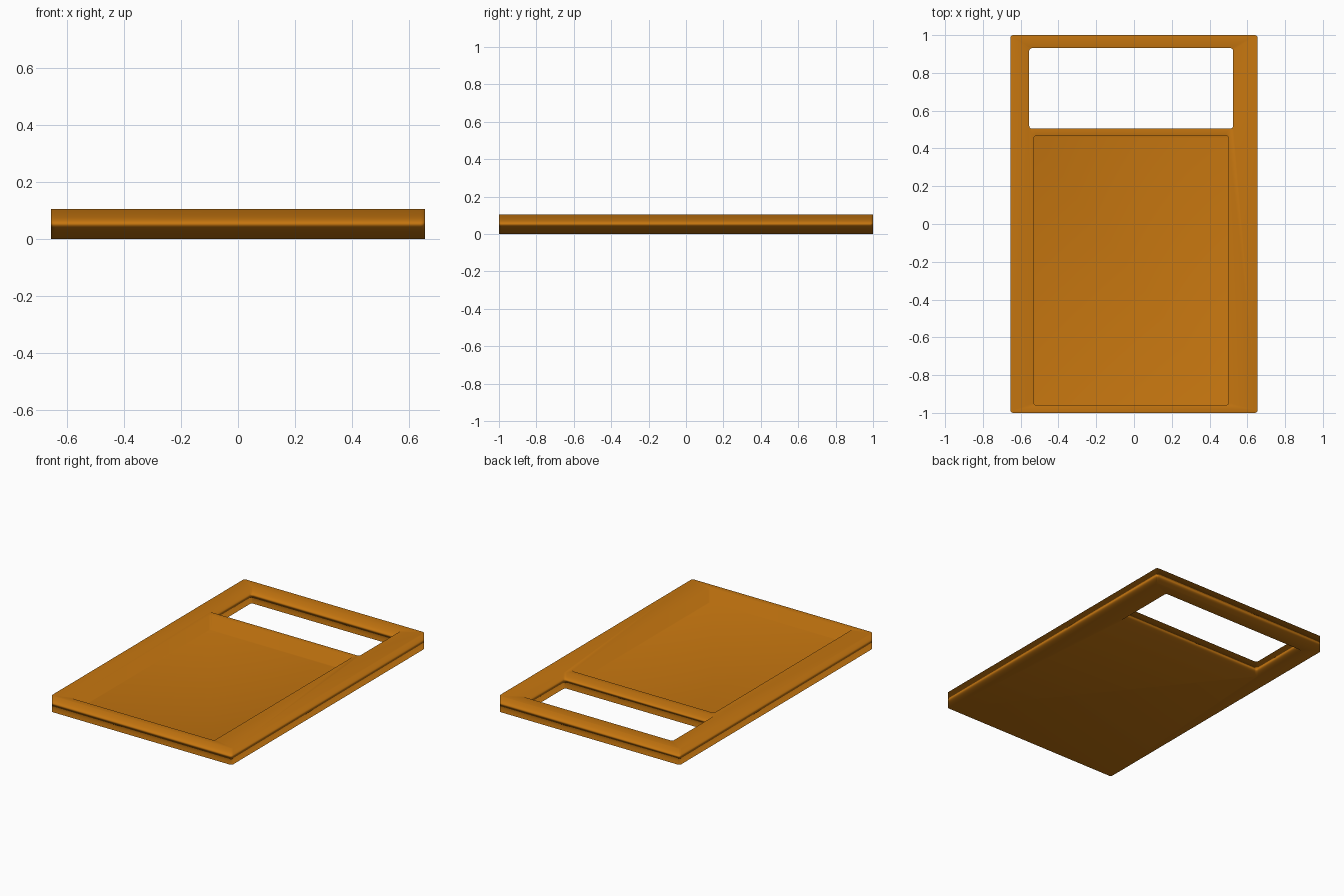
import bpy, bmesh, math
from mathutils import Vector

if "Cube" in bpy.data.objects:
    bpy.data.objects.remove(bpy.data.objects["Cube"])

mat = bpy.data.materials.new("amber_brown")
mat.diffuse_color = (0.56, 0.18, 0.005, 1)
mat.use_nodes = True
mat.node_tree.nodes["Principled BSDF"].inputs["Base Color"].default_value = mat.diffuse_color
FLOOR = 0.012


def rounded_slab(name, x0, x1, y0, y1, z0, z1, r):
    """Rectangular slab with rounded vertical corners."""
    bm = bmesh.new()
    pts = []
    for cx, cy, a0 in ((x1 - r, y1 - r, 0), (x0 + r, y1 - r, 90),
                       (x0 + r, y0 + r, 180), (x1 - r, y0 + r, 270)):
        for i in range(5):
            a = math.radians(a0 + i * 22.5)
            pts.append(bm.verts.new((cx + r * math.cos(a), cy + r * math.sin(a), z0)))
    f = bm.faces.new(pts)
    up = bmesh.ops.extrude_face_region(bm, geom=[f])["geom"]
    for v in up:
        if isinstance(v, bmesh.types.BMVert):
            v.co.z = z1
    bmesh.ops.recalc_face_normals(bm, faces=bm.faces)
    me = bpy.data.meshes.new(name)
    bm.to_mesh(me)
    bm.free()
    me.materials.append(mat)
    ob = bpy.data.objects.new(name, me)
    bpy.context.collection.objects.link(ob)
    return ob


# Main plate
plate = rounded_slab("plate", -0.655, 0.655, -1, 1, 0, 0.105, 0.015)

# Through window and tray, cut from the plate
cutters = [
    rounded_slab("window_cutter", -0.555, 0.525, 0.505, 0.931, -0.1, 0.2, 0.015),
    rounded_slab("tray_cutter", -0.53, 0.50, -0.96, 0.468, FLOOR, 0.2, 0.015),
]
bpy.context.view_layer.objects.active = plate
for c in cutters:
    m = plate.modifiers.new(c.name, 'BOOLEAN')
    m.operation = 'DIFFERENCE'
    m.solver = 'EXACT'
    m.object = c
for c in cutters:
    bpy.ops.object.modifier_apply(modifier=c.name)
    bpy.data.objects.remove(c)

# Soft shading: the big flat faces dominate the normals along every edge
me = plate.data
normals = [Vector((0, 0, 0)) for _ in me.vertices]
for p in me.polygons:
    p.use_smooth = True
    weight = 1.0 if abs(p.normal.z) > 0.5 else 0.08
    for v in p.vertices:
        normals[v] += p.normal * weight
me.normals_split_custom_set_from_vertices([n.normalized() for n in normals])
